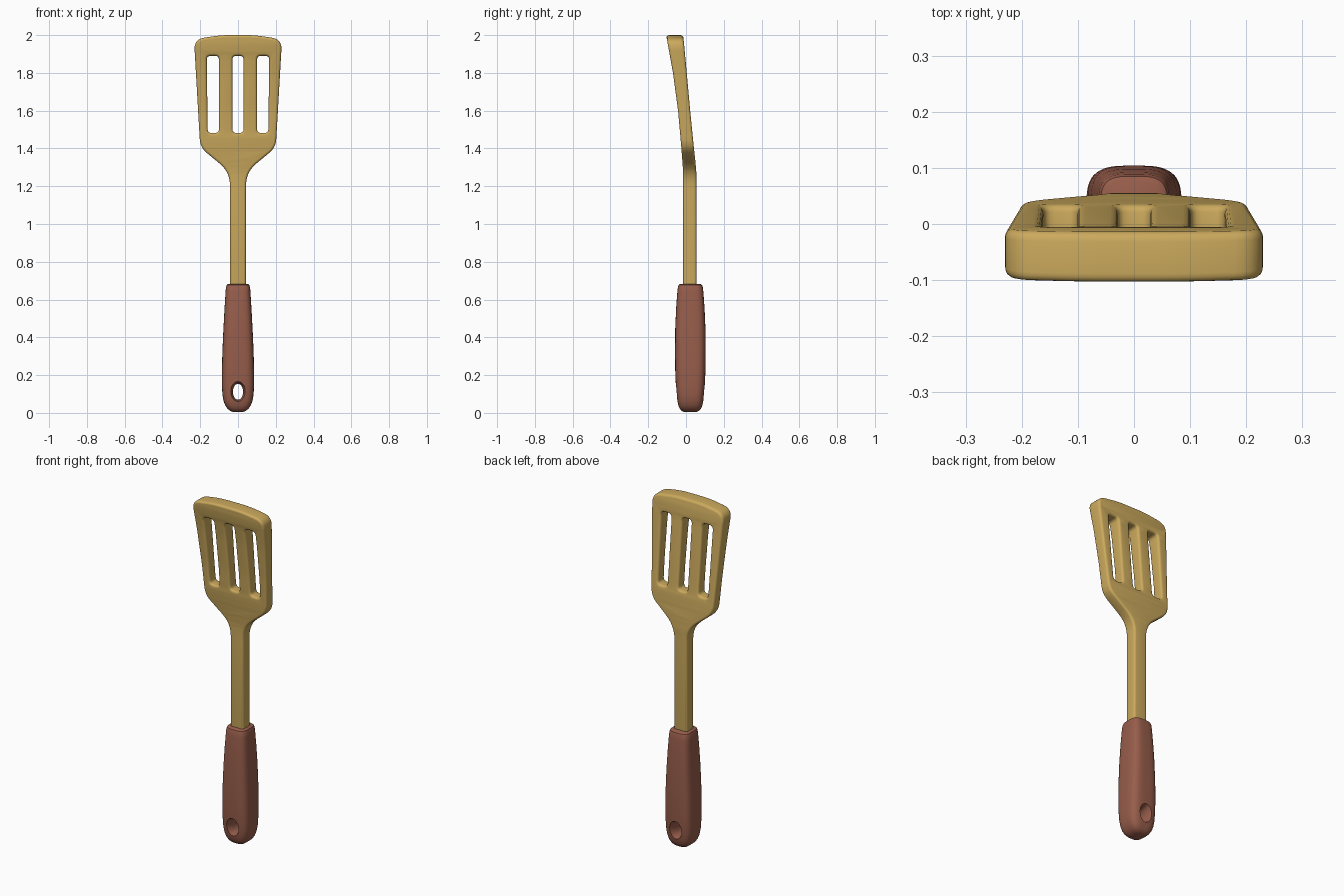
import bpy, bmesh, math
from mathutils import Vector

if "Cube" in bpy.data.objects:
    bpy.data.objects.remove(bpy.data.objects["Cube"])


def material(name, rgb):
    m = bpy.data.materials.new(name)
    m.diffuse_color = (*rgb, 1)
    m.use_nodes = True
    m.node_tree.nodes["Principled BSDF"].inputs["Base Color"].default_value = m.diffuse_color
    return m


GOLD = material("golden tan", (0.6, 0.4, 0.11))
BROWN = material("red brown", (0.31, 0.11, 0.07))


def add_object(name, bm, mat):
    bmesh.ops.recalc_face_normals(bm, faces=bm.faces)
    me = bpy.data.meshes.new(name)
    bm.to_mesh(me)
    bm.free()
    me.materials.append(mat)
    ob = bpy.data.objects.new(name, me)
    bpy.context.collection.objects.link(ob)
    return ob


def select(ob):
    bpy.ops.object.select_all(action='DESELECT')
    ob.select_set(True)
    bpy.context.view_layer.objects.active = ob


def rounded(points, steps=7):
    """Closed outline from (x, z, corner cut) points."""
    out = []
    for i, (x, z, r) in enumerate(points):
        p = Vector((x, z))
        if r == 0:
            out.append(p)
            continue
        a = Vector(points[i - 1][:2]) - p
        b = Vector(points[(i + 1) % len(points)][:2]) - p
        a, b = p + a.normalized() * r, p + b.normalized() * r
        for k in range(steps):
            t = k / (steps - 1)
            out.append(a * (1 - t) ** 2 + p * 2 * t * (1 - t) + b * t * t)
    return out


def interp(table, z, col):
    if z <= table[0][0]:
        return table[0][col]
    for p, q in zip(table, table[1:]):
        if z <= q[0]:
            t = (z - p[0]) / (q[0] - p[0])
            return p[col] + (q[col] - p[col]) * t
    return table[-1][col]


def loft(rings):
    bm = bmesh.new()
    loops = [[bm.verts.new(c) for c in ring] for ring in rings]
    n = len(loops[0])
    for a, b in zip(loops, loops[1:]):
        for i in range(n):
            bm.faces.new((a[i], a[(i + 1) % n], b[(i + 1) % n], b[i]))
    bm.faces.new(loops[0])
    bm.faces.new(loops[-1])
    return bm


# Blade and shaft: one outline with three slots, extruded with round edges
half = [(0.0425, 0.6, 0), (0.0425, 1.275, 0.07), (0.2, 1.405, 0.045),
        (0.233, 1.978, 0.055), (0.09, 2.0, 0.05)]
outline = rounded(half + [(-x, z, r) for x, z, r in reversed(half)])
slots = []
for s in (-1, 0, 1):
    c = s * 0.13
    w = 0.006 * abs(s)
    lo, hi = c - 0.029, c + 0.029
    slots.append(rounded([(lo - w * (s < 0) * 0.3, 1.482, 0.02), (hi + w * (s > 0) * 0.3, 1.482, 0.02),
                          (hi + w * (s > 0), 1.89, 0.02), (lo - w * (s < 0), 1.89, 0.02)], 5))
cu = bpy.data.curves.new("blade_outline", 'CURVE')
cu.dimensions = '2D'
cu.fill_mode = 'BOTH'
HALF, BEVEL = 0.035, 0.013
cu.extrude, cu.bevel_depth, cu.bevel_resolution, cu.offset = HALF - BEVEL, BEVEL, 3, -BEVEL
for loop in [outline] + slots:
    sp = cu.splines.new('POLY')
    sp.points.add(len(loop) - 1)
    for pt, p in zip(sp.points, loop):
        pt.co = (p.x, p.y, 0, 1)
    sp.use_cyclic_u = True
helper = bpy.data.objects.new("blade_outline", cu)
bpy.context.collection.objects.link(helper)
dg = bpy.context.evaluated_depsgraph_get()
me = bpy.data.meshes.new_from_object(helper.evaluated_get(dg))
bm = bmesh.new()
bm.from_mesh(me)
bpy.data.objects.remove(helper)
bmesh.ops.remove_doubles(bm, verts=bm.verts, dist=0.0002)
# Cut across the blade, then bend it: z, front y, back y
for i in range(25):
    bmesh.ops.bisect_plane(bm, geom=bm.verts[:] + bm.edges[:] + bm.faces[:],
                           plane_co=(0, 1.26 + i * 0.03, 0), plane_no=(0, 1, 0))
bend = [(1.27, -0.015, 0.055), (1.33, -0.019, 0.05), (1.42, -0.026, 0.04),
        (1.6, -0.042, 0.022), (1.8, -0.069, 0.004), (1.95, -0.096, -0.01),
        (2.0, -0.105, -0.015)]
for v in bm.verts:
    x, z, t = v.co
    f, b = interp(bend, z, 1), interp(bend, z, 2)
    v.co = (x, (f + b) / 2 + t / HALF * (b - f) / 2, z)
blade = add_object("blade_and_shaft", bm, GOLD)
for p in blade.data.polygons:
    p.material_index = 0

# Handle: rounded-rectangle rings (z, half width, half depth)
profile = [(0.004, 0.022, 0.03), (0.01, 0.04, 0.045), (0.022, 0.056, 0.056),
           (0.04, 0.068, 0.064), (0.065, 0.077, 0.069), (0.1, 0.083, 0.073),
           (0.15, 0.085, 0.077), (0.22, 0.085, 0.08), (0.32, 0.083, 0.081),
           (0.45, 0.077, 0.08), (0.56, 0.071, 0.075), (0.64, 0.066, 0.069),
           (0.665, 0.064, 0.066), (0.677, 0.06, 0.062), (0.682, 0.053, 0.055)]


def ring(z, a, b, n=48, e=0.56):
    pts = []
    for i in range(n):
        t = math.tau * (i + 0.5) / n
        c, s = math.cos(t), math.sin(t)
        pts.append((math.copysign(abs(c) ** e, c) * a,
                    0.023 + math.copysign(abs(s) ** e, s) * b, z))
    return pts


handle = add_object("handle", loft([ring(*p) for p in profile]), BROWN)

# Hanging hole with flared mouths
flare = [(-0.11, 2.0), (-0.085, 1.75), (-0.068, 1.45), (-0.05, 1.18), (-0.025, 1.0),
         (0.025, 1.0), (0.05, 1.18), (0.068, 1.45), (0.085, 1.75), (0.11, 2.0)]
cutter = add_object("hole_cutter", loft(
    [[(0.027 * (1 + (k - 1) * 0.8) * math.cos(a), 0.023 + y, 0.112 + (0.042 + 0.02 * (k - 1)) * math.sin(a))
      for a in (math.tau * i / 32 for i in range(32))] for y, k in flare]), BROWN)
cutter.hide_render = True
select(handle)
mod = handle.modifiers.new("hole", 'BOOLEAN')
mod.operation, mod.solver, mod.object = 'DIFFERENCE', 'EXACT', cutter
bpy.ops.object.modifier_apply(modifier=mod.name)
bpy.data.objects.remove(cutter)

for ob in (blade, handle):
    select(ob)
    bpy.ops.object.shade_smooth_by_angle(angle=math.radians(35))
